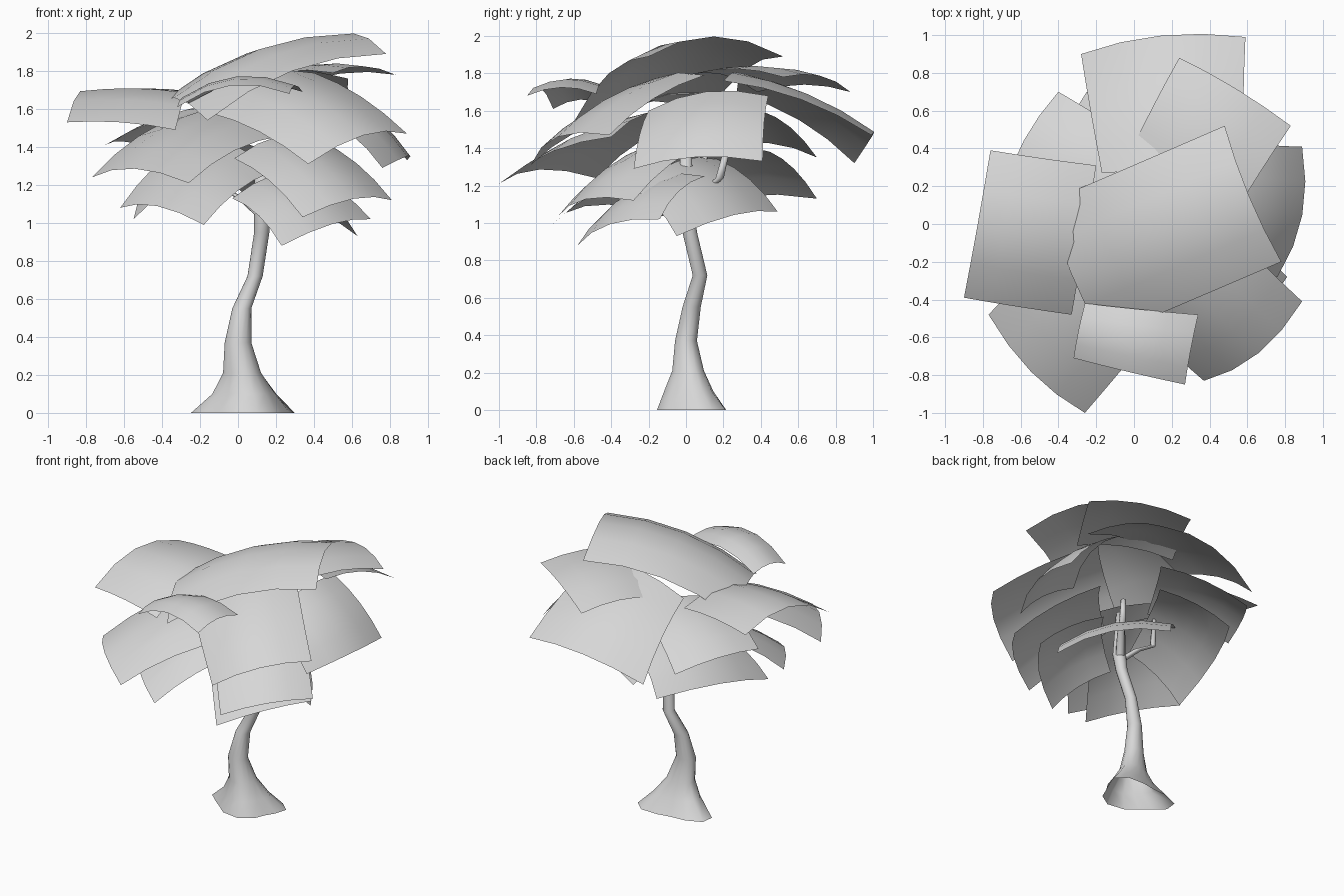
import bpy, bmesh, math
from mathutils import Vector

cube = bpy.data.objects.get("Cube")
if cube:
    bpy.data.objects.remove(cube, do_unlink=True)

grey = bpy.data.materials.new("pale grey")
grey.use_nodes = True
grey.diffuse_color = (0.68, 0.68, 0.68, 1)
grey.node_tree.nodes["Principled BSDF"].inputs["Base Color"].default_value = (0.68, 0.68, 0.68, 1)


def finish(name, bm):
    mesh = bpy.data.meshes.new(name)
    bm.to_mesh(mesh)
    bm.free()
    mesh.materials.append(grey)
    for p in mesh.polygons:
        p.use_smooth = True
    ob = bpy.data.objects.new(name, mesh)
    bpy.context.collection.objects.link(ob)


def leaf(name, corners, across, along=0.04, flare=0.35, n=4):
    """Curved sheet: two outer corners, then two inner ones, arched both ways."""
    a, b, c, d = (Vector(p) for p in corners)
    normal = (c - a).cross(d - b).normalized()
    if normal.z < 0:
        normal.negate()
    outward = (a + b - c - d).normalized()
    bm = bmesh.new()
    rows = []
    for j in range(n + 1):
        v = j / n
        # The outer edge bends outward as well as upward
        lift = (normal + outward * (1 - v) * flare).normalized()
        row = []
        for i in range(n + 1):
            u = i / n
            p = a.lerp(b, u).lerp(d.lerp(c, u), v)
            p += lift * across * 4 * u * (1 - u) + normal * along * 4 * v * (1 - v)
            row.append(bm.verts.new(p))
        rows.append(row)
    for r, s in zip(rows, rows[1:]):
        for i in range(n):
            bm.faces.new((r[i], r[i + 1], s[i + 1], s[i]))
    bmesh.ops.recalc_face_normals(bm, faces=bm.faces)
    if sum(f.normal.z for f in bm.faces) < 0:
        bmesh.ops.reverse_faces(bm, faces=bm.faces)
    finish(name, bm)


def limb(name, path, sides=8, lobe=0.0):
    """Tube through (x, y, z, radius x, radius y); lobes fade with height."""
    bm = bmesh.new()
    rings = []
    for x, y, z, rx, ry in path:
        ring = []
        for i in range(sides):
            t = 2 * math.pi * i / sides
            k = 1 + lobe * max(0, 1 - z / 0.35) * math.cos(3 * t - 2.1)
            ring.append(bm.verts.new((x + rx * k * math.cos(t), y + ry * k * math.sin(t), z)))
        rings.append(ring)
    for r, s in zip(rings, rings[1:]):
        for i in range(sides):
            j = (i + 1) % sides
            bm.faces.new((r[i], r[j], s[j], s[i]))
    bm.faces.new(rings[-1])
    finish(name, bm)


# Trunk with flared roots, and branches hidden in the crown
limb("trunk", [(.035, .05, 0, .26, .18), (.04, .025, .1, .165, .13), (.025, .015, .21, .1, .085),
               (0, 0, .37, .07, .06), (.02, .03, .55, .05, .05), (.09, .075, .72, .04, .04),
               (.125, .02, .95, .04, .04), (.13, .0, 1.08, .045, .045), (.12, .0, 1.4, .03, .03)],
     sides=14, lobe=0.17)
limb("left_branch", [(.14, .02, 1.05, .03, .03), (.2, .1, 1.17, .025, .025),
                     (.25, .18, 1.24, .022, .022), (.27, .21, 1.36, .018, .018)])
limb("right_branch", [(.12, .0, 1.04, .03, .03), (.02, .06, 1.13, .025, .025),
                      (-.08, .1, 1.18, .02, .02), (-.1, .1, 1.5, .01, .01)])

# Upper sheets
leaf("top_leaf", [(.78, -.2, 1.89), (.48, .52, 1.89), (-.45, .12, 1.57), (-.16, -.6, 1.54)], .11, .09, .1)
leaf("top_front_leaf", [(-.32, -.71, 1.61), (.27, -.85, 1.68), (.34, -.48, 1.69), (-.26, -.42, 1.63)], .08, .04, 0)
leaf("top_right_leaf", [(-.9, -.39, 1.53), (-.76, .39, 1.62), (-.2, .31, 1.64), (-.33, -.48, 1.49)], .12, .02, 0)
leaf("top_back_left_leaf", [(.83, .52, 1.78), (.24, .88, 1.7), (-.02, .38, 1.7), (.5, .0, 1.79)], .05)

# Middle ring
leaf("back_leaf", [(.59, .99, 1.47), (-.28, .9, 1.32), (-.17, .27, 1.69), (.58, .2, 1.76)], .09, .05, .2)
leaf("left_leaf", [(.76, -.28, 1.29), (.89, .41, 1.33), (.48, .44, 1.68), (.36, -.2, 1.6)], .08)
leaf("front_left_leaf", [(.37, -.83, 1.31), (.89, -.41, 1.47), (.4, .1, 1.79), (-.15, -.33, 1.58)], .1)
leaf("front_right_leaf", [(-.77, -.48, 1.24), (-.26, -1, 1.21), (.24, -.4, 1.46), (-.26, .08, 1.58)], .08, .05)
leaf("back_right_leaf", [(-.4, .7, 1.35), (-.7, .15, 1.41), (-.2, -.1, 1.56), (.1, .4, 1.6)], .06)

# Lower ring
leaf("low_front_left_leaf", [(.34, -.69, 1.03), (.81, -.28, 1.12), (.42, .15, 1.44), (-.02, -.28, 1.34)], .08)
leaf("low_front_leaf", [(.23, -.58, .88), (.7, -.14, 1.02), (.35, .1, 1.25), (-.03, -.28, 1.13)], .07)
leaf("low_left_leaf", [(.63, -.05, .93), (.09, .49, 1.06), (-.22, .17, 1.34), (.34, -.3, 1.19)], .08)
leaf("low_front_right_leaf", [(-.62, -.26, 1.08), (-.18, -.72, .99), (.18, -.2, 1.27), (-.25, .22, 1.44)], .08)
leaf("low_right_leaf", [(-.55, -.18, 1.02), (-.25, .7, 1.13), (.15, .45, 1.38), (-.12, -.2, 1.27)], .1)
